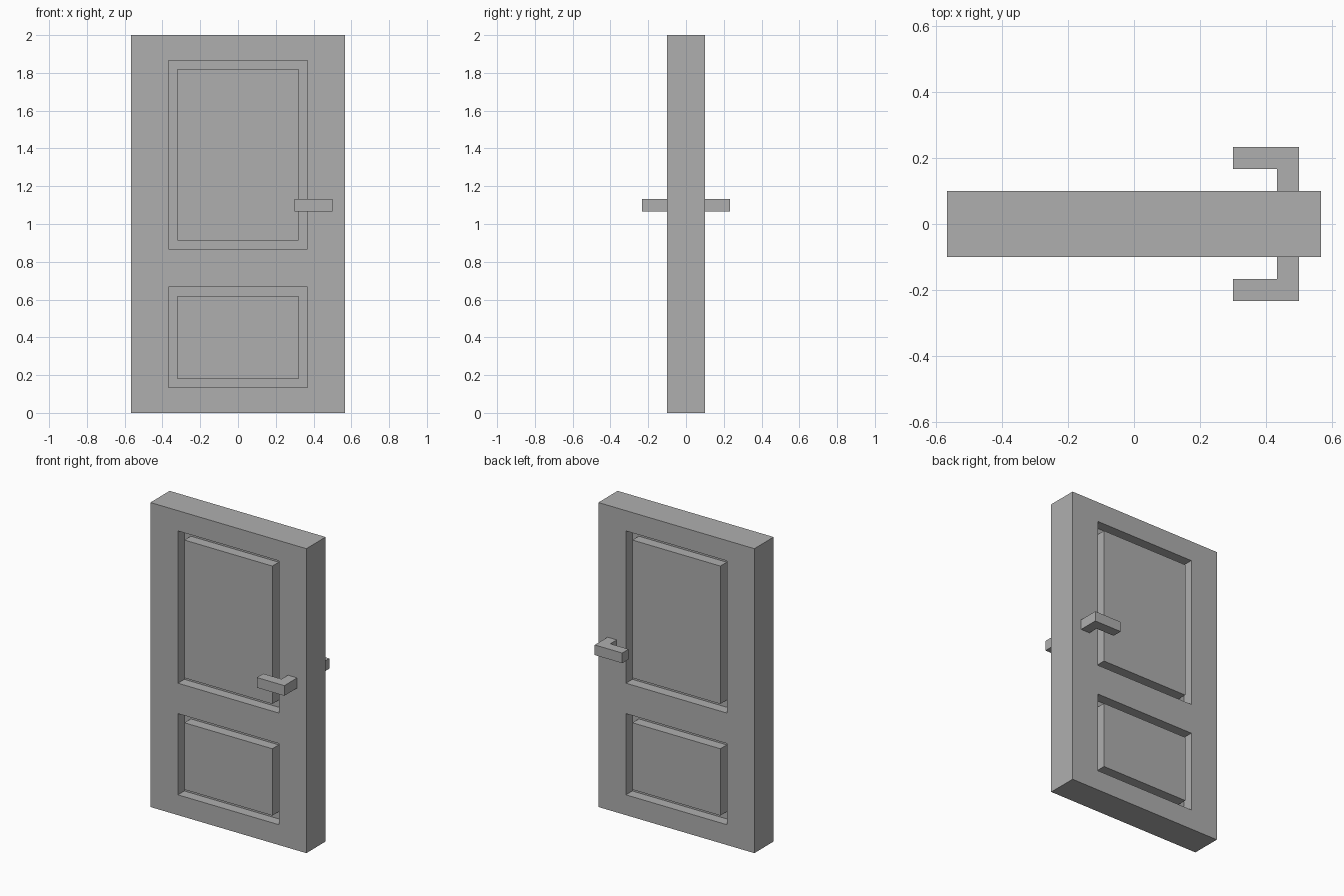
import bpy
import bmesh
from mathutils import Matrix, Vector

default_cube = bpy.data.objects.get("Cube")
if default_cube:
    bpy.data.objects.remove(default_cube, do_unlink=True)

U = 1 / 15                      # moulding width and recess depth
HALF_W, HALF_T, HEIGHT = 8.5 * U, 0.1, 2.0
PANEL_X = 5.5 * U
PANELS = [(2 * U, 10 * U), (13 * U, 28 * U)]   # bottom and top of each panel

grey = bpy.data.materials.new("plain_grey")
grey.use_nodes = True
grey.diffuse_color = (0.43, 0.43, 0.43, 1)
grey.node_tree.nodes["Principled BSDF"].inputs["Base Color"].default_value = grey.diffuse_color


def finish(bm, name):
    bmesh.ops.recalc_face_normals(bm, faces=bm.faces)
    mesh = bpy.data.meshes.new(name)
    bm.to_mesh(mesh)
    bm.free()
    mesh.materials.append(grey)
    obj = bpy.data.objects.new(name, mesh)
    bpy.context.collection.objects.link(obj)
    return obj


def cut(bm, point, normal):
    bmesh.ops.bisect_plane(bm, geom=bm.verts[:] + bm.edges[:] + bm.faces[:],
                           plane_co=point, plane_no=normal)


# Door slab, scored along the panel borders
bm = bmesh.new()
bmesh.ops.create_cube(bm, size=1, matrix=Matrix.Translation((0, 0, HEIGHT / 2))
                      @ Matrix.Diagonal((2 * HALF_W, 2 * HALF_T, HEIGHT, 1)))
for x in (-PANEL_X, PANEL_X):
    cut(bm, (x, 0, 0), (1, 0, 0))
for z in [z for panel in PANELS for z in panel]:
    cut(bm, (0, 0, z), (0, 0, 1))
bm.normal_update()

# Panels on both sides: sunken groove around a raised flush field
fields = []
for f in bm.faces:
    c = f.calc_center_median()
    if abs(f.normal.y) > 0.9 and abs(c.x) < 0.1 and any(a < c.z < b for a, b in PANELS):
        fields.append(f)
for thickness, depth in ((0, -U), (U, 0), (0, U)):
    bmesh.ops.inset_individual(bm, faces=fields, thickness=thickness, depth=depth)
    bm.normal_update()
finish(bm, "door_slab")

# L-shaped lever handles, one per side
for name, side in (("front_handle", -1), ("back_handle", 1)):
    bm = bmesh.new()
    profile = [(0.5, 0.1), (0.5, 3.5 * U), (0.3, 3.5 * U),
               (0.3, 2.5 * U), (6.5 * U, 2.5 * U), (6.5 * U, 0.1)]
    face = bm.faces.new([bm.verts.new((x, side * y, 16 * U)) for x, y in profile])
    top = bmesh.ops.extrude_face_region(bm, geom=[face], use_keep_orig=True)
    bmesh.ops.translate(bm, vec=Vector((0, 0, U)),
                        verts=[v for v in top["geom"] if isinstance(v, bmesh.types.BMVert)])
    finish(bm, name)
